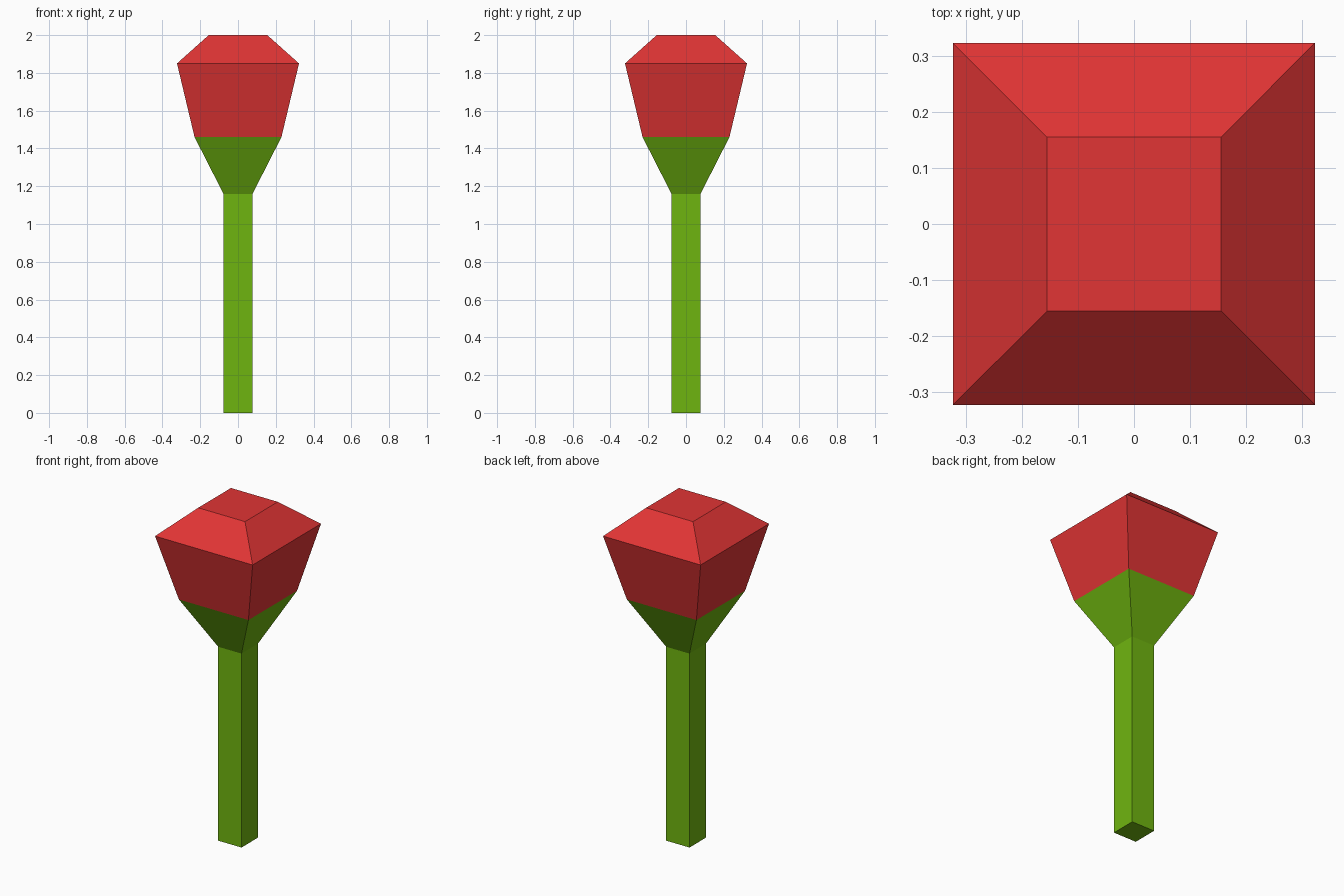
import bpy, bmesh

if "Cube" in bpy.data.objects:
    bpy.data.objects.remove(bpy.data.objects["Cube"])


def material(name, rgb):
    mat = bpy.data.materials.new(name)
    mat.diffuse_color = (*rgb, 1)
    mat.use_nodes = True
    mat.node_tree.nodes["Principled BSDF"].inputs["Base Color"].default_value = mat.diffuse_color
    return mat


def square_loft(name, profile, mat, cap_bottom=False, cap_top=False):
    """Loft square rings given as (half width, height)."""
    bm = bmesh.new()
    rings = [[bm.verts.new((sx * r, sy * r, z))
              for sx, sy in ((-1, -1), (1, -1), (1, 1), (-1, 1))]
             for r, z in profile]
    for low, high in zip(rings, rings[1:]):
        for i in range(4):
            j = (i + 1) % 4
            bm.faces.new((low[i], low[j], high[j], high[i]))
    if cap_bottom:
        bm.faces.new(rings[0][::-1])
    if cap_top:
        bm.faces.new(rings[-1])
    mesh = bpy.data.meshes.new(name)
    bm.to_mesh(mesh)
    bm.free()
    mesh.materials.append(mat)
    obj = bpy.data.objects.new(name, mesh)
    bpy.context.collection.objects.link(obj)
    return obj


green = material("leaf green", (0.159, 0.462, 0.005))
red = material("petal red", (0.753, 0.035, 0.035))

# Straight stem flaring into the green cup under the flower
square_loft("stem_and_cup", [(0.077, 0), (0.077, 1.16), (0.23, 1.46)],
            green, cap_bottom=True)
# Closed flower bud
square_loft("flower_bud", [(0.23, 1.46), (0.323, 1.85), (0.155, 2.0)],
            red, cap_top=True)
